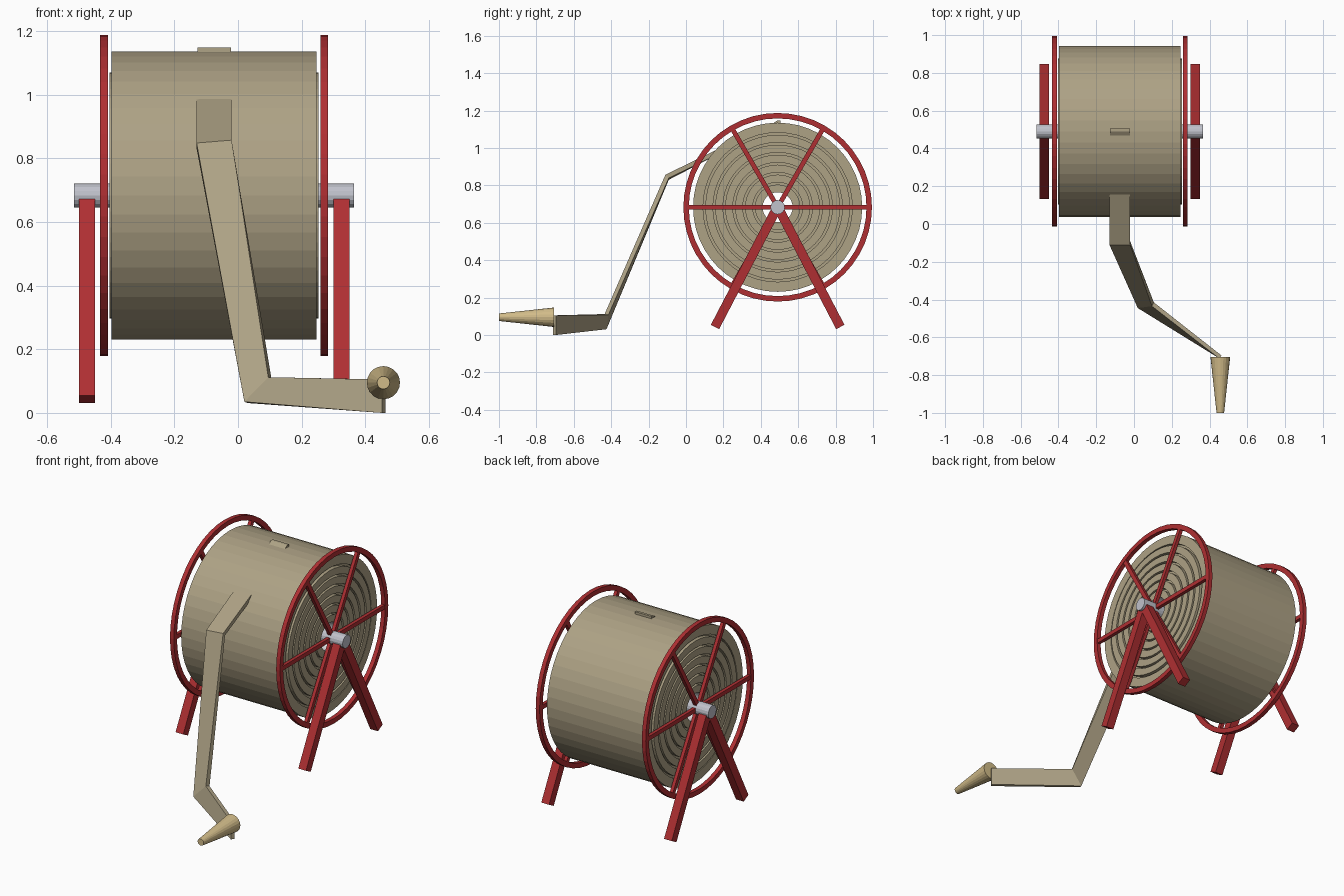
import bpy, bmesh, math
from mathutils import Vector

if "Cube" in bpy.data.objects:
    bpy.data.objects.remove(bpy.data.objects["Cube"])

HUB = Vector((-0.075, 0.49, 0.683))
SEGMENTS = 48


def material(name, rgb):
    m = bpy.data.materials.new(name)
    m.use_nodes = True
    m.diffuse_color = (*rgb, 1)
    m.node_tree.nodes["Principled BSDF"].inputs["Base Color"].default_value = (*rgb, 1)
    return m


CANVAS = material("canvas hose", (0.42, 0.36, 0.235))
RED = material("red paint", (0.43, 0.028, 0.032))
STEEL = material("steel", (0.53, 0.54, 0.6))
WHITE = material("white core", (0.85, 0.85, 0.87))
BRASS = material("pale brass", (0.64, 0.5, 0.25))


def finish(name, bm, *mats):
    bmesh.ops.recalc_face_normals(bm, faces=bm.faces)
    mesh = bpy.data.meshes.new(name)
    bm.to_mesh(mesh)
    bm.free()
    for m in mats:
        mesh.materials.append(m)
    obj = bpy.data.objects.new(name, mesh)
    bpy.context.collection.objects.link(obj)
    return obj


def loft(bm, sections, closed=False):
    """Skin a row of equal cross-sections, capping open ends."""
    rows = [[bm.verts.new(p) for p in s] for s in sections]
    n = len(rows[0])
    pairs = list(zip(rows, rows[1:])) + ([(rows[-1], rows[0])] if closed else [])
    for a, b in pairs:
        for i in range(n):
            j = (i + 1) % n
            bm.faces.new((a[i], a[j], b[j], b[i]))
    if not closed:
        bm.faces.new(rows[0])
        bm.faces.new(rows[-1])


def lathe(bm, profile, segments=SEGMENTS):
    """Turn a closed (x, radius) profile around the reel axis."""
    sections = []
    for k in range(segments):
        a = math.tau * k / segments
        sections.append([(x, HUB.y + r * math.cos(a), HUB.z + r * math.sin(a)) for x, r in profile])
    loft(bm, sections, closed=True)


def bar(bm, x, start, end, width, depth):
    """Square bar between two (y, z) points."""
    a, b = Vector((x, *start)), Vector((x, *end))
    side = (b - a).normalized().cross(Vector((1, 0, 0))) * width / 2
    out = Vector((depth / 2, 0, 0))
    loft(bm, [[p + side + out, p - side + out, p - side - out, p + side - out] for p in (a, b)])


def cylinder(name, mat, r1, r2, length, centre, axis, segments):
    bm = bmesh.new()
    bmesh.ops.create_cone(bm, cap_ends=True, segments=segments, radius1=r1, radius2=r2, depth=length)
    obj = finish(name, bm, mat)
    obj.location = centre
    obj.rotation_euler = Vector(axis).to_track_quat('Z', 'Y').to_euler()
    return obj


# Wound hose: a hollow roll with a groove between layers on both ends
LAYERS, CORE, OUTER, HALF = 7, 0.08, 0.452, 0.328
step = (OUTER - CORE) / LAYERS
half_profile = []
for i in range(LAYERS):
    r = CORE + i * step
    w = HALF - (0.006 if i == LAYERS - 1 else 0)
    half_profile += [(w, r), (w, r + step - 0.012)]
    if i < LAYERS - 1:
        half_profile += [(w - 0.025, r + step - 0.012), (w - 0.025, r + step)]
    else:
        half_profile += [(w, OUTER)]
profile = [(HUB.x + x, r) for x, r in half_profile]
profile += [(HUB.x - x, r) for x, r in reversed(half_profile)]
bm = bmesh.new()
lathe(bm, profile)
for f in bm.faces:
    if all(math.hypot(v.co.y - HUB.y, v.co.z - HUB.z) < CORE + 0.005 for v in f.verts):
        f.material_index = 1
finish("hose_roll", bm, CANVAS, WHITE)

# Tucked hose end on top of the roll
bm = bmesh.new()
lip = [(0.455, 1.125), (0.49, 1.148), (0.505, 1.148), (0.505, 1.125)]
loft(bm, [[(x, y, z) for y, z in lip] for x in (-0.128, -0.022)])
finish("hose_lip", bm, CANVAS)

# Axle
cylinder("axle", STEEL, 0.038, 0.038, 0.88, HUB, (1, 0, 0), 16)

# Wheels and stands on both sides
for name, sign in (("left", 1), ("right", -1)):
    x = HUB.x + sign * 0.346
    bm = bmesh.new()
    lathe(bm, [(x - 0.0125, 0.475), (x + 0.0125, 0.475), (x + 0.0125, 0.504), (x - 0.0125, 0.504)])
    for k in range(6):
        a = math.radians(60 * k)
        tip = (HUB.y + 0.485 * math.cos(a), HUB.z + 0.485 * math.sin(a))
        bar(bm, x, (HUB.y, HUB.z), tip, 0.025, 0.02)
    finish(name + "_wheel", bm, RED)

    for part, side in (("front", -1), ("back", 1)):
        bm = bmesh.new()
        top = (HUB.y + side * 0.012, HUB.z - 0.02)
        bar(bm, HUB.x + sign * 0.4, top, (HUB.y + side * 0.335, 0.043), 0.05, 0.05)
        finish(f"{name}_{part}_leg", bm, RED)

# Loose flat hose: left edge, right edge and thickness at each bend
bends = [
    ((-0.13, 0.2, 1.008), (-0.02, 0.2, 1.008), (0, 0.01, -0.022)),
    ((-0.13, -0.11, 0.848), (-0.02, -0.11, 0.857), (0, 0.018, -0.018)),
    ((0.02, -0.445, 0.035), (0.095, -0.435, 0.112), (0.01, 0.02, -0.004)),
    ((0.452, -0.712, 0.0), (0.452, -0.712, 0.105), (0.011, 0.016, 0)),
]
bm = bmesh.new()
sections = []
for l, r, t in bends:
    l, r, t = Vector(l), Vector(r), Vector(t)
    sections.append([l, r, r + t, l + t])
loft(bm, sections)
finish("hose_tail", bm, CANVAS)

# Nozzle
cylinder("nozzle", BRASS, 0.052, 0.02, 0.295, (0.457, -0.8525, 0.095), (0, -1, 0), 20)
